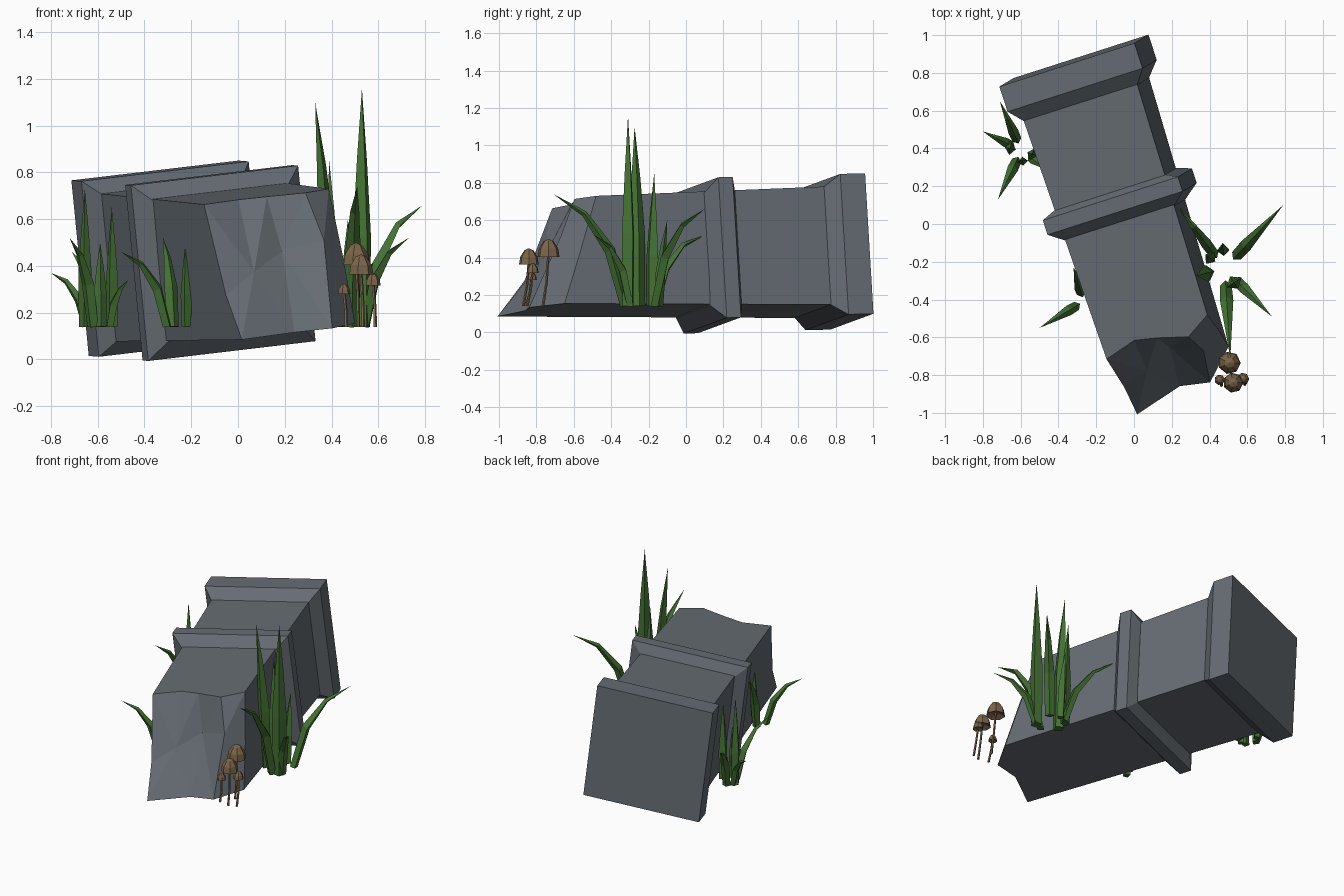
import bpy, bmesh, math
from mathutils import Vector as V

if "Cube" in bpy.data.objects:
    bpy.data.objects.remove(bpy.data.objects["Cube"])

def material(name, rgb):
    m = bpy.data.materials.new(name)
    m.diffuse_color = (*rgb, 1)
    m.use_nodes = True
    m.node_tree.nodes["Principled BSDF"].inputs["Base Color"].default_value = m.diffuse_color
    return m

STONE = material("stone", (0.13, 0.15, 0.17))
GREEN = material("grass", (0.06, 0.17, 0.035))
BROWN = material("mushroom", (0.2, 0.13, 0.07))

def make(name, verts, faces, mat):
    me = bpy.data.meshes.new(name)
    me.from_pydata([tuple(v) for v in verts], [], faces)
    bm = bmesh.new()
    bm.from_mesh(me)
    bmesh.ops.recalc_face_normals(bm, faces=bm.faces)
    bm.to_mesh(me)
    bm.free()
    me.materials.append(mat)
    ob = bpy.data.objects.new(name, me)
    bpy.context.collection.objects.link(ob)

def loft(rings, tip=None):
    """Join equal-length rings of points; close the end flat or to a tip."""
    n = len(rings[0])
    verts = [p for r in rings for p in r]
    faces = [tuple(range(n))]
    last = len(verts) - n
    for k in range(0, last, n):
        faces += [(k+i, k+(i+1) % n, k+n+(i+1) % n, k+n+i) for i in range(n)]
    if tip is None:
        faces.append(tuple(range(last, last + n)))
    else:
        faces += [(last+i, last+(i+1) % n, last+n) for i in range(n)]
        verts.append(tip)
    return verts, faces

# Fallen column frame: across (A), along towards the break (S), up (W)
S = V((0.309, -0.951, -0.026)).normalized()
A = V((0.945, 0.307, 0.112))
A = (A - S * A.dot(S)).normalized()
W = A.cross(-S)
ORIGIN = V((-0.318, 0.865, 0.433))

def P(v, s, w):
    return ORIGIN + A * v + S * s + W * w

def square(s, h):
    return [P(-h, s, h), P(h, s, h), P(h, s, -h), P(-h, s, -h)]

# Base block and middle band, both chamfered
H = 0.32
make("column_base", *loft([square(s, h) for s, h in
     [(0, 0.378), (0.14, 0.378), (0.225, H - .01)]]), STONE)
make("column_band", *loft([square(s, h) for s, h in
     [(0.715, H - .01), (0.745, 0.378), (0.825, 0.378), (0.89, H - .02)]]), STONE)

# Shaft: jagged rim (clockwise, side by side) around three inner break points,
# slightly tapered towards the break
E = 0.292
LOW = -0.268
top = [(-E, 1.55), (-.12, 1.5), (0, 1.525), (.16, 1.57), (E, 1.49)]
bottom = [(E - .01, 1.7), (.13, 1.85), (-.03, 1.82), (-E, 1.893)]
rim = ([P(v, s, .305) for v, s in top] + [P(E, 1.6, 0)] +
       [P(v, s, LOW) for v, s in bottom] + [P(-E, 1.73, -.08)])
inner = [P(-.14, 1.68, 0), P(.02, 1.6, .07), P(.19, 1.67, .1)]
n = len(rim)
back = range(n + 3, n + 7)
corners = [0, 4, 6, 9, n]
faces = [tuple(back)]
for k in range(4):
    edge = [i % n for i in range(corners[k], corners[k+1] + 1)]
    faces.append((back[k], *edge, back[(k+1) % 4]))
owner = [n + int(c) for c in "00122221000"]
for i in range(n):
    faces.append((i, (i+1) % n, owner[i]))
    if owner[i] != owner[i-1]:
        faces.append((i, owner[i], owner[i-1]))
make("column_shaft", rim + inner + square(0.1, H), faces, STONE)

# Grass: diamond-section tapered blades fanning from a clump centre to each tip
GROUND = 0.14

def blade(name, centre, spread, tip):
    c, tip = V((*centre, GROUND)), V(tip)
    out = V((tip.x - c.x, tip.y - c.y, 0)).normalized()
    base = c + out * spread
    height = tip.z - GROUND
    run = V((tip.x - base.x, tip.y - base.y, 0))
    lean = min(1, run.length / height)
    width = 0.037 + 0.055 * height
    side = V((-out.y, out.x, 0))

    def at(t):
        z = t + (math.sin(t * math.pi / 2) - t) * lean
        return base + run * t**1.6 + V((0, 0, height * z))

    rings = []
    for t, taper in ((0, 0.9), (0.38, 1), (0.7, 0.55)):
        nrm = (at(t + 0.1) - at(t)).normalized().cross(side)
        a, b = side * width * taper / 2, nrm * width * taper * 0.42
        rings.append([at(t) + a, at(t) + b, at(t) - a, at(t) - b])
    make(name, *loft(rings, tip), GREEN)

def clump(name, centre, spread, tips):
    for i, tip in enumerate(tips):
        blade(f"{name}_blade_{i+1}", centre, spread, tip)

clump("right_grass", (.48, -.235), .09,
      [(.53, -.31, 1.16), (.33, -.275, 1.1), (.39, -.17, .85), (.79, .1, .66),
       (.73, -.49, .52), (.51, -.71, .74), (.23, .1, .52), (.47, -.1, .6)])
clump("back_left_grass", (-.595, .39), .06,
      [(-.655, .4, .73), (-.8, .49, .37), (-.72, .13, .52), (-.71, .65, .46),
       (-.54, .37, .65), (-.47, .29, .34), (-.59, .34, .5)])
clump("left_grass", (-.265, -.41), .045,
      [(-.5, -.55, .46), (-.32, -.23, .52), (-.225, -.42, .5)])

# Mushrooms: faceted dome caps on thin stems
def ring(x, y, z, r, n):
    turn = 2 * math.pi / n
    return [V((x + r*math.cos(turn*i), y + r*math.sin(turn*i), z)) for i in range(n)]

def mushroom(i, x, y, top, r):
    low = top - 1.6 * r
    cap = [ring(x, y, low + z*r, r*k, 7) for z, k in ((.3, .4), (0, 1), (.75, .88), (1.4, .45))]
    make(f"mushroom_cap_{i}", *loft(cap, V((x, y, top))), BROWN)
    stem = [ring(x + .01, y - .03, GROUND, .008, 5),
            ring(x + .008, y - .01, (low + GROUND) / 2, .007, 5),
            ring(x, y, low + .4*r, .007, 5)]
    make(f"mushroom_stem_{i}", *loft(stem), BROWN)

mushroom(1, .505, -.735, .5, .06)
mushroom(2, .525, -.84, .45, .054)
mushroom(3, .577, -.82, .37, .033)
mushroom(4, .453, -.825, .325, .028)
